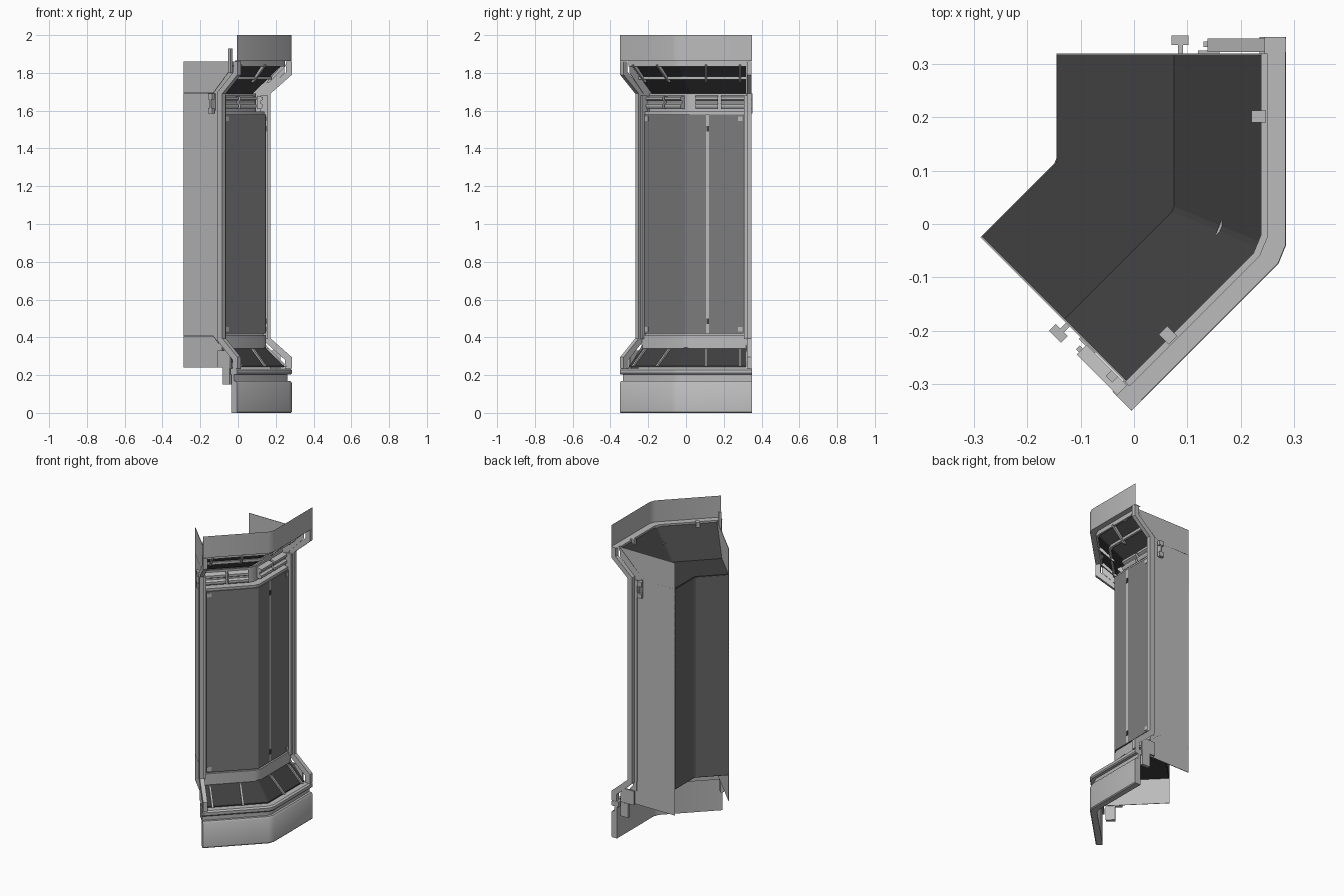
import bpy, bmesh

if "Cube" in bpy.data.objects:
    bpy.data.objects.remove(bpy.data.objects["Cube"])

# Plan frame: first wing at x = d running along y; second wing is its mirror across the 45 degree bend
BX, BY, R = 0.285, -0.06, 0.70711


def material(name, v):
    m = bpy.data.materials.new(name)
    m.diffuse_color = (v, v, v, 1)
    m.use_nodes = True
    m.node_tree.nodes["Principled BSDF"].inputs["Base Color"].default_value = m.diffuse_color
    return m


DARK = material("dark_metal", 0.05)
PANEL = material("panel_metal", 0.2)
BACK = material("back_metal", 0.14)
STEEL = material("steel", 0.5)


def bend_y(d):
    return BY + (BX - d) * 0.4142


def mirror(x, y):
    a, b = x - BX, y - BY
    return BX + R * (a - b), BY - R * (a + b)


def finish(name, bm, mat, smooth=False, closed=True):
    if closed:
        bmesh.ops.recalc_face_normals(bm, faces=bm.faces)
    me = bpy.data.meshes.new(name)
    bm.to_mesh(me)
    bm.free()
    me.materials.append(mat)
    ob = bpy.data.objects.new(name, me)
    bpy.context.collection.objects.link(ob)
    if smooth:
        bpy.context.view_layer.objects.active = ob
        ob.select_set(True)
        bpy.ops.object.shade_smooth_by_angle(angle=0.6)
        ob.select_set(False)
    return ob


def sweep(name, prof, e1=0.35, e2=0.35, closed=True, c=0.02, mat=STEEL):
    """Run a (d, z) profile round the bend, from e1 on wing one to e2 on wing two."""
    bm = bmesh.new()
    rings = []
    for wing, where in ((0, e1), (0, None), (1, None), (1, e2)):
        ring = []
        for d, z in prof:
            x, y = d, (bend_y(d) + c if where is None else where)
            if wing:
                x, y = mirror(x, y)
            ring.append(bm.verts.new((x, y, z)))
        rings.append(ring)
    n = len(prof)
    for p, q in zip(rings, rings[1:]):
        for j in range(n if closed else n - 1):
            k = (j + 1) % n
            bm.faces.new((p[j], p[k], q[k], q[j]))
    if closed:
        bm.faces.new(rings[0])
        bm.faces.new(rings[-1])
    return finish(name, bm, mat, c > 0.01, closed)


def slab(name, prof, y0, y1, wings=(0, 1), mat=STEEL):
    """Extrude a (d, z) outline from y0 to y1 on the chosen wings."""
    bm = bmesh.new()
    for w in wings:
        rings = []
        for y in (y0, y1):
            pts = [mirror(d, y) if w else (d, y) for d, z in prof]
            rings.append([bm.verts.new((x, yy, z)) for (x, yy), (d, z) in zip(pts, prof)])
        a, b = rings
        n = len(prof)
        for j in range(n):
            k = (j + 1) % n
            bm.faces.new((a[j], a[k], b[k], b[j]))
        bm.faces.new(a)
        bm.faces.new(b)
    return finish(name, bm, mat)


def rect(d0, d1, z0, z1):
    return [(d0, z0), (d1, z0), (d1, z1), (d0, z1)]


def flip(prof):
    """Mirror a profile top to bottom about the middle of the wall."""
    return [(d, 2.1 - z) for d, z in prof]


# Plinth at the foot, with a groove and a rail above
sweep("plinth", [(.245, 0), (.28, 0), (.285, .006), (.285, .158), (.277, .17), (.245, .17)])
sweep("plinth_groove", rect(.245, .262, .17, .205))
sweep("plinth_rail", [(.235, .203), (.28, .203), (.285, .21), (.285, .228), (.275, .236), (.235, .236)])

# Top fascia with its ledge
sweep("top_fascia", [(.245, 1.862), (.284, 1.862), (.284, 2.0)], closed=False)

# Trough-shaped roof and the matching floor, both sloping away from the front edge
roof = [(.245, 1.86), (.075, 1.695), (-.143, 1.695), (-.143, 1.69), (.077, 1.69), (.245, 1.853)]
sweep("roof", roof, e1=.32, e2=.32, c=.006, mat=DARK)
sweep("floor", flip(roof), e1=.32, e2=.32, c=.006, mat=DARK)
sweep("roof_front_lip", rect(.238, .25, 1.835, 1.865), e1=.32, e2=.32)
sweep("cornice_rail", [(.165, 1.765), (.18, 1.765), (.18, 1.782), (.165, 1.782)], e1=.32, e2=.32)

# Back wall and the tall end plates
sweep("back_wall", rect(-.145, -.141, .41, 1.69), e1=.32, e2=.32, c=.006, mat=BACK)
slab("end_plate", [(-.145, .24), (.245, .24), (.14, .37), (.14, 1.69), (.245, 1.8), (.245, 1.86), (-.145, 1.86)],
     .317, .32)

# Kick strip under the panels
sweep("kick_strip", rect(.125, .148, .325, .412), e1=.325, e2=.325)

# Main wall and its cladding panels
sweep("wall_core", rect(.125, .135, .41, 1.58), e1=.318, e2=.318, c=.009)
sweep("main_panel", rect(.134, .147, .42, 1.58), e1=.125, e2=.304, c=.004, mat=PANEL)
slab("side_panel", rect(.134, .147, .42, 1.58), .127 - .02, .304, (0,), mat=PANEL)
slab("panel_seam", rect(.145, .149, .42, 1.58), .107, .123, (0,))
for z in (.47, 1.49):
    slab("seam_clip", rect(.145, .151, z, z + .03), .108, .122, (0,), mat=DARK)
for z in (.43, 1.545):
    slab("corner_plate", rect(.14, .15, z, z + .025), .275, .3)

# Mouldings in the upper recess
sweep("recess_wall", rect(.085, .095, 1.57, 1.69), e1=.318, e2=.318)
sweep("recess_shelf", rect(.085, .14, 1.58, 1.595), e1=.318, e2=.318)
for y0, y1 in ((.05, .17), (.185, .31)):
    slab("recess_pipe", [(.1, 1.61), (.125, 1.61), (.132, 1.622), (.132, 1.632), (.118, 1.64),
                         (.118, 1.65), (.132, 1.658), (.132, 1.672), (.1, 1.68)], y0, y1)

# End frames following the wall outline
slab("end_frame", [(.285, .235), (.285, .295), (.172, .395), (.172, 1.69), (.285, 1.79), (.285, 1.86),
                   (.255, 1.86), (.255, 1.805), (.138, 1.70), (.138, .38), (.25, .28), (.25, .235)], .322, .348)
slab("end_frame_step", rect(.12, .16, .39, 1.68), .308, .325)

# Struts across both recesses
for y in (.1, .28):
    slab("lower_strut", [(.248, .245), (.26, .245), (.165, .34), (.15, .34)], y, y + .012)
    slab("upper_strut", [(.15, 1.75), (.165, 1.75), (.255, 1.84), (.24, 1.85)], y, y + .012)
slab("roof_clip", rect(.22, .247, 1.835, 1.868), .19, .213)

# Connection tabs and hooks on the open ends
slab("end_tab", rect(.13, .225, .24, .33), .332, .342)
slab("end_tab_lip", rect(.17, .225, .15, .24), .325, .345)
slab("hook_arm", rect(.082, .092, 1.6, 1.69), .318, .352)
for z in (1.585, 1.66):
    slab("hook_finger", rect(.07, .102, z, z + .03), .335, .353)
slab("roof_post", rect(.205, .222, 1.80, 1.93), .322, .338, (1,))
